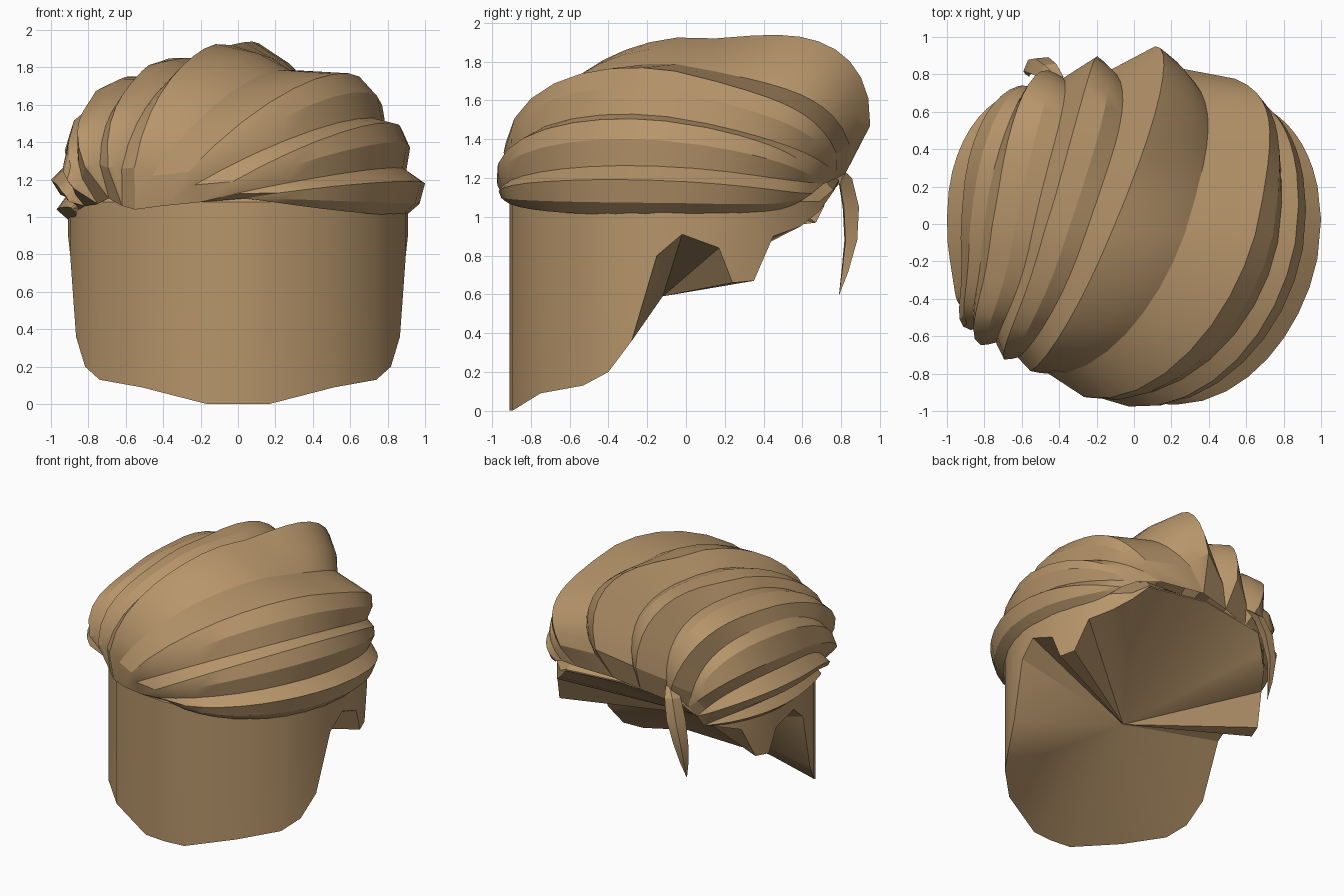
import bpy, bmesh, math
from mathutils import Vector

cube = bpy.data.objects.get("Cube")
if cube:
    bpy.data.objects.remove(cube)

tan = bpy.data.materials.new("tan_hair")
tan.use_nodes = True
tan.diffuse_color = (0.47, 0.3, 0.145, 1)
bsdf = next(n for n in tan.node_tree.nodes if n.type == 'BSDF_PRINCIPLED')
bsdf.inputs["Base Color"].default_value = tan.diffuse_color
bsdf.inputs["Roughness"].default_value = 0.8


def finish(name, bm, angle=30):
    """Turn a bmesh into a smooth shaded object with sharp creases."""
    bmesh.ops.remove_doubles(bm, verts=bm.verts, dist=0.0005)
    bmesh.ops.recalc_face_normals(bm, faces=bm.faces)
    mesh = bpy.data.meshes.new(name)
    bm.to_mesh(mesh)
    bm.free()
    mesh.materials.append(tan)
    obj = bpy.data.objects.new(name, mesh)
    bpy.context.collection.objects.link(obj)
    bpy.ops.object.select_all(action='DESELECT')
    obj.select_set(True)
    bpy.context.view_layer.objects.active = obj
    bpy.ops.object.shade_smooth_by_angle(angle=math.radians(angle))
    return obj


def loft(bm, rows, closed=False):
    """Bridge neighbouring rows of points with quads."""
    grid = [[bm.verts.new(p) for p in row] for row in rows]
    for a, b in zip(grid, grid[1:]):
        n = len(a)
        for i in range(n if closed else n - 1):
            j = (i + 1) % n
            bm.faces.new((a[i], a[j], b[j], b[i]))
    return grid


# Long hair curtain: rim as (y, z) from the front centre to the hairline
RADIUS = 0.91
rim_profile = [(-.895, 0), (-.75, .09), (-.53, .13), (-.4, .2), (-.28, .36),
               (-.15, .8), (-.02, .91), (.17, .84), (.24, .66), (.35, .67),
               (.45, .9), (.59, .95), (.69, 1.03), (.76, 1.13)]
half = [Vector((math.sqrt(RADIUS ** 2 - y * y), y, z)) for y, z in rim_profile]
rim = [Vector((0, -RADIUS, 0))] + half + [Vector((0, .79, 1.18))]
rim += [Vector((-p.x, p.y, p.z)) for p in reversed(half)]


def level(p, z, scale=1):
    return Vector((p.x * scale, p.y * scale, max(z, p.z + .01)))


bm = bmesh.new()
grid = loft(bm, [rim,
                 [level(p, p.z + (1.1 - p.z) / 2) for p in rim],
                 [level(p, 1.08) for p in rim],
                 [level(p, 1.25, .85) for p in rim]], closed=True)
# Underside fans from the rim to one inner point
hub = bm.verts.new((0, -.12, .59))
for i, v in enumerate(grid[0]):
    bm.faces.new((v, hub, grid[0][(i + 1) % len(rim)]))
finish("hair_curtain", bm)

# Swept strands: front tip (x, z), middle section (x, z), back tip, front and back bulge
strands = [
    ((.04, 1.1), [(.9, 1.01), (.97, 1.07), (1, 1.18)], (.66, .65, 1.12), .11, 0),
    ((-.2, 1.08), [(.9, 1.25), (.92, 1.37), (.88, 1.46)], (.57, .71, 1.17), .11, .04),
    ((-.4, 1.06), [(.79, 1.48), (.77, 1.6), (.69, 1.7)], (.4, .78, 1.2), .11, .16),
    ((-.55, 1.04), [(.33, 1.75), (.18, 1.85), (-.04, 1.92)], (.05, .82, 1.22), .16, .41),
    ((-.62, 1.06), [(-.19, 1.82), (-.29, 1.85), (-.42, 1.83)], (-.17, .8, 1.18), .24, .28),
    ((-.69, 1.1), [(-.5, 1.75), (-.6, 1.75), (-.73, 1.69)], (-.38, .76, 1.14), .28, .18),
    ((-.75, 1.07), [(-.78, 1.59), (-.86, 1.53), (-.92, 1.37)], (-.53, .73, 1.11), .24, .1),
    ((-.82, 1.06), [(-.91, 1.29), (-1, 1.2), (-.95, 1.12)], (-.59, .71, 1.05), .14, .06),
    ((-.85, 1.04), [(-.92, 1.11), (-.97, 1.04), (-.9, .98)], (-.62, .67, .97), .06, 0),
]
CENTRE = Vector((0, 0, 1))
STEPS = 20


def sweep(front, mid, back, front_bulge, back_bulge):
    """Arc from front to back tip through mid, with radius blended around the head."""
    f, m, b = front - CENTRE, mid - CENTRE, back - CENTRE
    origin, reach = (f + b) / 2, (b - f) / 2
    rise = m - origin
    points = []
    for i in range(STEPS + 1):
        t = math.pi * i / STEPS
        c, s = math.cos(t), max(math.sin(t), 0)
        along = math.copysign(abs(c) ** .75, c)
        direction = (origin - reach * along + rise * s ** .75).normalized()
        end = f if c > 0 else b
        radius = end.length + (m.length - end.length) * s ** .7
        swell = front_bulge * c ** 3 if c > 0 else -back_bulge * c
        radius += swell * s ** .4
        points.append(CENTRE + direction * radius)
    return points


rows = []
for (fx, fz), section, back, front_bulge, back_bulge in strands:
    front = Vector((fx, -math.sqrt(.92 ** 2 - fx * fx), fz))
    for k, (x, z) in enumerate(section):
        lean = .15 * min(1, max(0, (z - 1.1) * 2))
        rows.append(sweep(front, Vector((x, lean, z)), Vector(back),
                          front_bulge * (.7 + .15 * k), back_bulge * (.5 + .25 * k)))
bm = bmesh.new()
loft(bm, rows)
finish("swept_strands", bm, 24)

# Loose lock hanging beside the hairline: centre and half width
path = [((-.4, .77, 1.26), .03), ((-.46, .82, 1.2), .06), ((-.51, .85, 1.05), .07),
        ((-.55, .85, .88), .055), ((-.56, .82, .72), .03), ((-.56, .79, .6), .002)]
side, out = Vector((.75, .6, 0)), Vector((-.3, .5, .1))
bm = bmesh.new()
rings = [[Vector(p) + d * w for d in (side, out, -side, -out)] for p, w in path]
grid = loft(bm, rings, closed=True)
bm.faces.new(grid[0])
bm.faces.new(grid[-1])
finish("loose_lock", bm)
